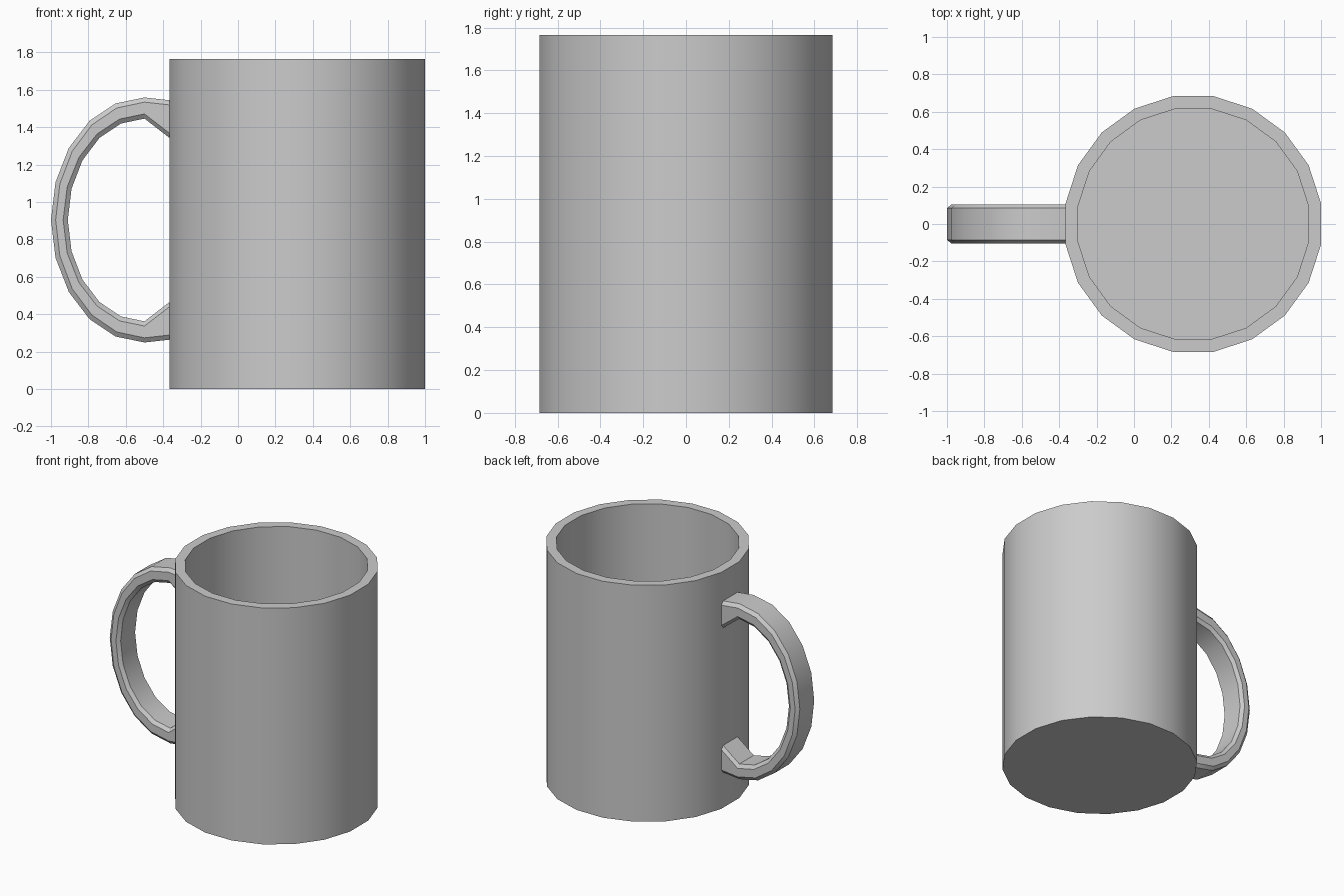
import bpy, bmesh
from math import sin, cos, pi, radians

default = bpy.data.objects.get("Cube")
if default:
    bpy.data.objects.remove(default)

SIDES = 20
CENTRE_X = 0.317
HEIGHT = 1.765

# Single ceramic colour
ceramic = bpy.data.materials.new("grey_ceramic")
ceramic.use_nodes = True
colour = (0.6, 0.6, 0.6, 1)
ceramic.diffuse_color = colour
ceramic.node_tree.nodes["Principled BSDF"].inputs["Base Color"].default_value = colour


def finish(name, bm):
    bmesh.ops.recalc_face_normals(bm, faces=bm.faces)
    mesh = bpy.data.meshes.new(name)
    bm.to_mesh(mesh)
    bm.free()
    mesh.materials.append(ceramic)
    obj = bpy.data.objects.new(name, mesh)
    bpy.context.collection.objects.link(obj)
    bpy.ops.object.select_all(action='DESELECT')
    obj.select_set(True)
    bpy.context.view_layer.objects.active = obj
    bpy.ops.object.shade_smooth_by_angle(angle=radians(30))
    return obj


def skin(bm, rings):
    """Join closed rings of points with quads and cap both ends."""
    loops = [[bm.verts.new(p) for p in ring] for ring in rings]
    for a, b in zip(loops, loops[1:]):
        for i in range(len(a)):
            j = (i + 1) % len(a)
            bm.faces.new((a[i], a[j], b[j], b[i]))
    bm.faces.new(loops[0])
    bm.faces.new(loops[-1])


# Cup: outer wall, rim, inner wall and floor from a profile of (radius, height)
def circle(radius, z):
    angles = [2 * pi * (i + 0.5) / SIDES for i in range(SIDES)]
    return [(CENTRE_X + radius * cos(a), radius * sin(a), z) for a in angles]


cup = bmesh.new()
profile = [(0.692, 0), (0.692, HEIGHT), (0.623, HEIGHT), (0.623, 0.07)]
skin(cup, [circle(r, z) for r, z in profile])
finish("cup", cup)

# Handle: chamfered band swept round half an ellipse, flaring into the wall
MID_X, MID_Z = -0.5, 0.904
CHAMFER, HALF_WIDTH = 0.025, 0.105


def section(outer, inner):
    (ox, oz), (ix, iz) = outer, inner
    t = CHAMFER / ((ox - ix) ** 2 + (oz - iz) ** 2) ** 0.5
    half = [(0, HALF_WIDTH - 0.02), (t, HALF_WIDTH),
            (1 - t, HALF_WIDTH), (1, HALF_WIDTH - 0.02)]
    loop = half + [(s, -y) for s, y in reversed(half)]
    return [(ox + (ix - ox) * s, y, oz + (iz - oz) * s) for s, y in loop]


def root(sign):
    return section((-0.33, MID_Z + sign * 0.636), (-0.33, MID_Z + sign * 0.411))


rings = [root(1)]
for i in range(SIDES // 2 + 1):
    a = 2 * pi * i / SIDES
    rings.append(section((MID_X - 0.5 * sin(a), MID_Z + 0.655 * cos(a)),
                         (MID_X - 0.41 * sin(a), MID_Z + 0.542 * cos(a))))
rings.append(root(-1))
handle = bmesh.new()
skin(handle, rings)
finish("handle", handle)
